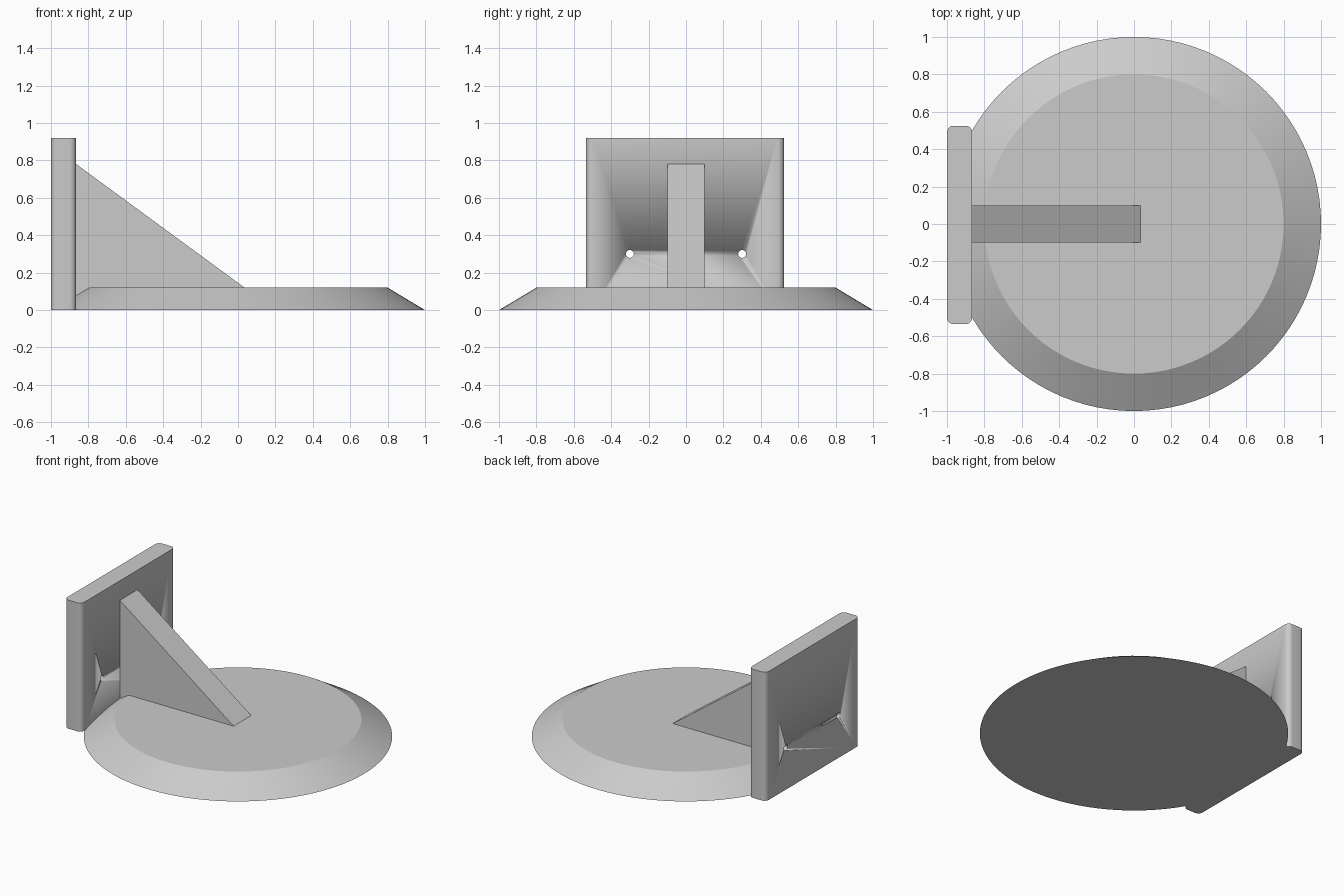
import bpy, bmesh, math

cube = bpy.data.objects.get("Cube")
if cube:
    bpy.data.objects.remove(cube, do_unlink=True)

grey = bpy.data.materials.new("plain grey")
grey.use_nodes = True
colour = (0.6, 0.6, 0.6, 1)
grey.diffuse_color = colour
grey.node_tree.nodes["Principled BSDF"].inputs["Base Color"].default_value = colour


def finish(name, bm):
    """Turn a bmesh into a smooth-by-angle object."""
    bmesh.ops.recalc_face_normals(bm, faces=bm.faces)
    mesh = bpy.data.meshes.new(name)
    bm.to_mesh(mesh)
    bm.free()
    mesh.materials.append(grey)
    obj = bpy.data.objects.new(name, mesh)
    bpy.context.collection.objects.link(obj)
    bpy.ops.object.select_all(action="DESELECT")
    obj.select_set(True)
    bpy.context.view_layer.objects.active = obj
    bpy.ops.object.shade_smooth_by_angle(angle=math.radians(25))
    return obj


def prism(name, outline, offset):
    """Extrude a flat outline along an offset."""
    bm = bmesh.new()
    face = bm.faces.new([bm.verts.new(p) for p in outline])
    new = bmesh.ops.extrude_face_region(bm, geom=[face], use_keep_orig=True)["geom"]
    bmesh.ops.translate(bm, vec=offset,
                        verts=[v for v in new if isinstance(v, bmesh.types.BMVert)])
    return finish(name, bm)


# Round base with a sloping rim
BASE_H = 0.12
bm = bmesh.new()
bmesh.ops.create_cone(bm, cap_ends=True, segments=96, radius1=1, radius2=0.8, depth=BASE_H)
bmesh.ops.translate(bm, vec=(0, 0, BASE_H / 2), verts=bm.verts)
finish("base_disc", bm)

# Upright plate with rounded vertical edges
X0, X1, Y0, Y1, R, STEPS = -1, -0.865, -0.535, 0.525, 0.035, 8
corners = [(X1 - R, Y1 - R), (X0 + R, Y1 - R), (X0 + R, Y0 + R), (X1 - R, Y0 + R)]
outline = []
for i, (cx, cy) in enumerate(corners):
    for s in range(STEPS + 1):
        a = math.pi / 2 * (i + s / STEPS)
        outline.append((cx + R * math.cos(a), cy + R * math.sin(a), 0))
plate = prism("upright_plate", outline, (0, 0, 0.92))

# Two screw holes through the plate
for side, y in (("right", -0.3), ("left", 0.3)):
    ring = [(-1.1, y + 0.021 * math.cos(a), 0.3 + 0.021 * math.sin(a))
            for a in (math.tau * i / 24 for i in range(24))]
    cutter = prism(side + "_hole_cutter", ring, (0.4, 0, 0))
    cutter.hide_render = True
    cutter.hide_viewport = True
    cut = plate.modifiers.new(side + "_hole", "BOOLEAN")
    cut.operation = "DIFFERENCE"
    cut.solver = "EXACT"
    cut.object = cutter

# Triangular brace between plate and base
prism("brace", [(-0.88, -0.1, 0.05), (0.035, -0.1, 0.05), (0.035, -0.1, BASE_H),
                (X1, -0.1, 0.78), (-0.88, -0.1, 0.78)], (0, 0.2, 0))
